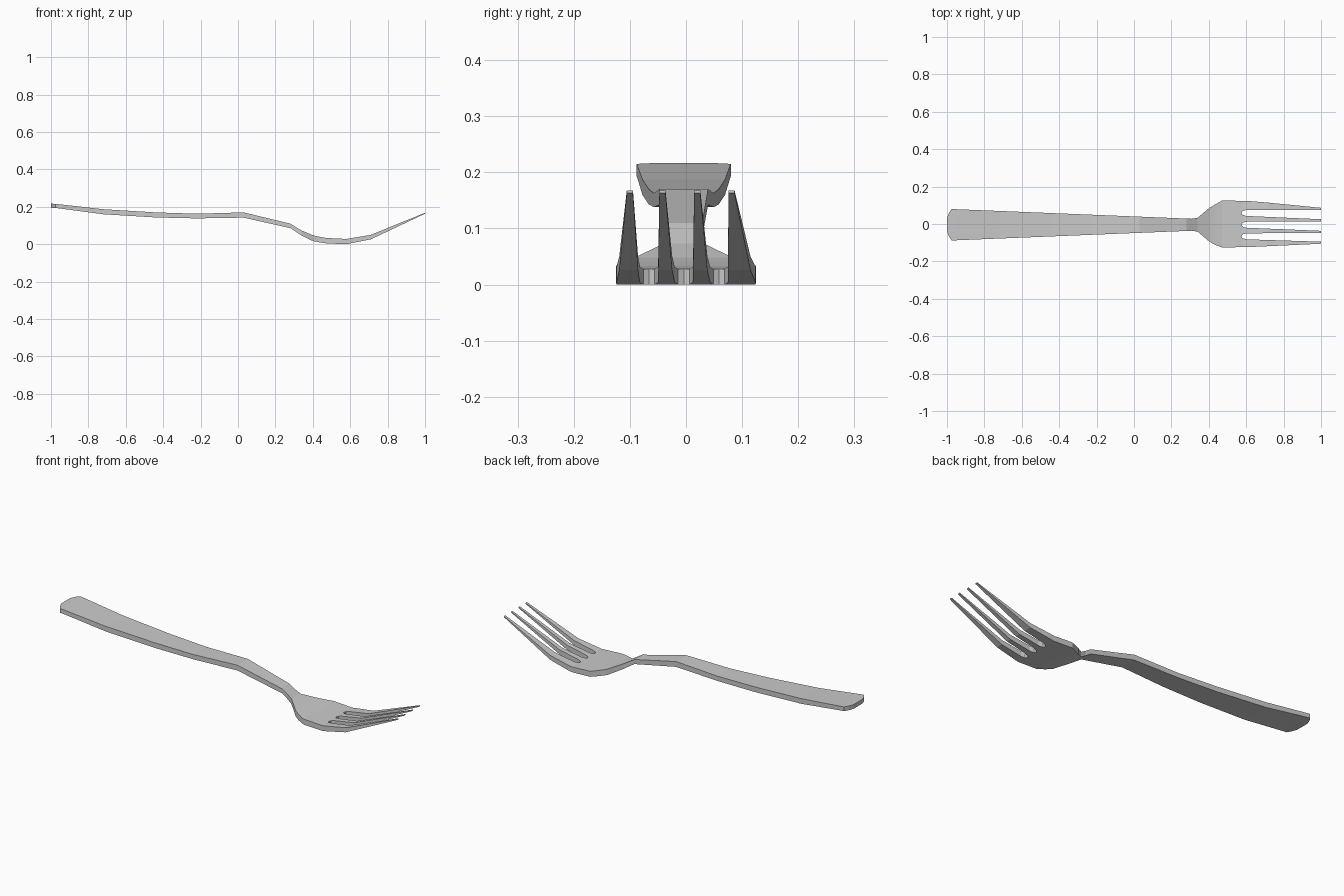
import bpy
import bmesh

if "Cube" in bpy.data.objects:
    bpy.data.objects.remove(bpy.data.objects["Cube"])

# Side profile: x, top z, bottom z
PROFILE = [(-1, .217, .195), (-.96, .214, .192), (-.72, .187, .160), (-.44, .170, .143),
           (-.22, .163, .138), (.03, .170, .142), (.28, .110, .086), (.34, .073, .046),
           (.40, .048, .017), (.46, .034, .005), (.58, .028, .000), (.71, .050, .026),
           (1, .168, .163)]


def heights(x):
    for (x0, t0, b0), (x1, t1, b1) in zip(PROFILE, PROFILE[1:]):
        if x <= x1:
            f = (x - x0) / (x1 - x0)
            return t0 + f * (t1 - t0), b0 + f * (b1 - b0)
    return PROFILE[-1][1:]


bm = bmesh.new()
pairs = {}   # (x, y) -> top and bottom vertex


def vert(x, y):
    key = (round(x, 4), round(y, 4))
    if key not in pairs:
        t, b = heights(x)
        pairs[key] = (bm.verts.new((x, y, t)), bm.verts.new((x, y, b)))
    return pairs[key]


cells = []


def loft(sections):
    """Join successive (x, [y, ...]) rows into plan cells."""
    for (xa, ya), (xb, yb) in zip(sections, sections[1:]):
        cells.append([vert(xa, y) for y in reversed(ya)] + [vert(xb, y) for y in yb])


CY = -.004
SLOTS = [-.066, -.004, .059]
SLOT_X = .575

# Handle with rounded end, neck and widening head
rows = [(-1, .035), (-.99, .062), (-.975, .084)]
for x in (-.96, -.72, -.44, -.22, .03, .28):
    rows.append((x, .084 - (x + .975) * .0405))
rows += [(.31, .032), (.34, .037), (.37, .062), (.40, .088), (.43, .106)]
sections = [(x, [CY - w, CY + w]) for x, w in rows]
sections += [(.47, [-.125, .125]), (SLOT_X, [-.124] + SLOTS + [.124])]
loft(sections)

# Four tapering tines: low and high edge past the slot, then tip centre
edges = [-.124] + SLOTS + [.124]
tips = [-.100, -.042, .020, .081]
for k, tip in enumerate(tips):
    lo, hi = edges[k], edges[k + 1]
    root = (lo + (.010 if k else 0), hi - (.010 if k < 3 else 0))
    base = (lo + (.016 if k else 0), hi - (.016 if k < 3 else 0))
    f = (.71 - .60) / .40
    mid = [base[0] + f * (tip - .0055 - base[0]), base[1] + f * (tip + .0055 - base[1])]
    if k == 0:
        mid[0] = -.119
    if k == 3:
        mid[1] = .115
    loft([(SLOT_X, [lo, hi]), (.58, list(root)), (.60, list(base)), (.71, mid),
          (1, [tip - .0055, tip + .0055])])

# Top and underside faces, then walls round the open outline
for c in cells:
    bm.faces.new([p[0] for p in c])
    bm.faces.new([p[1] for p in reversed(c)])
count = {}
for c in cells:
    for a, b in zip(c, c[1:] + c[:1]):
        count.setdefault(frozenset((a, b)), []).append((a, b))
for sides in count.values():
    if len(sides) == 1:
        a, b = sides[0]
        bm.faces.new((b[0], a[0], a[1], b[1]))
bmesh.ops.recalc_face_normals(bm, faces=bm.faces)

mesh = bpy.data.meshes.new("fork")
bm.to_mesh(mesh)
bm.free()
bpy.context.collection.objects.link(bpy.data.objects.new("fork", mesh))
